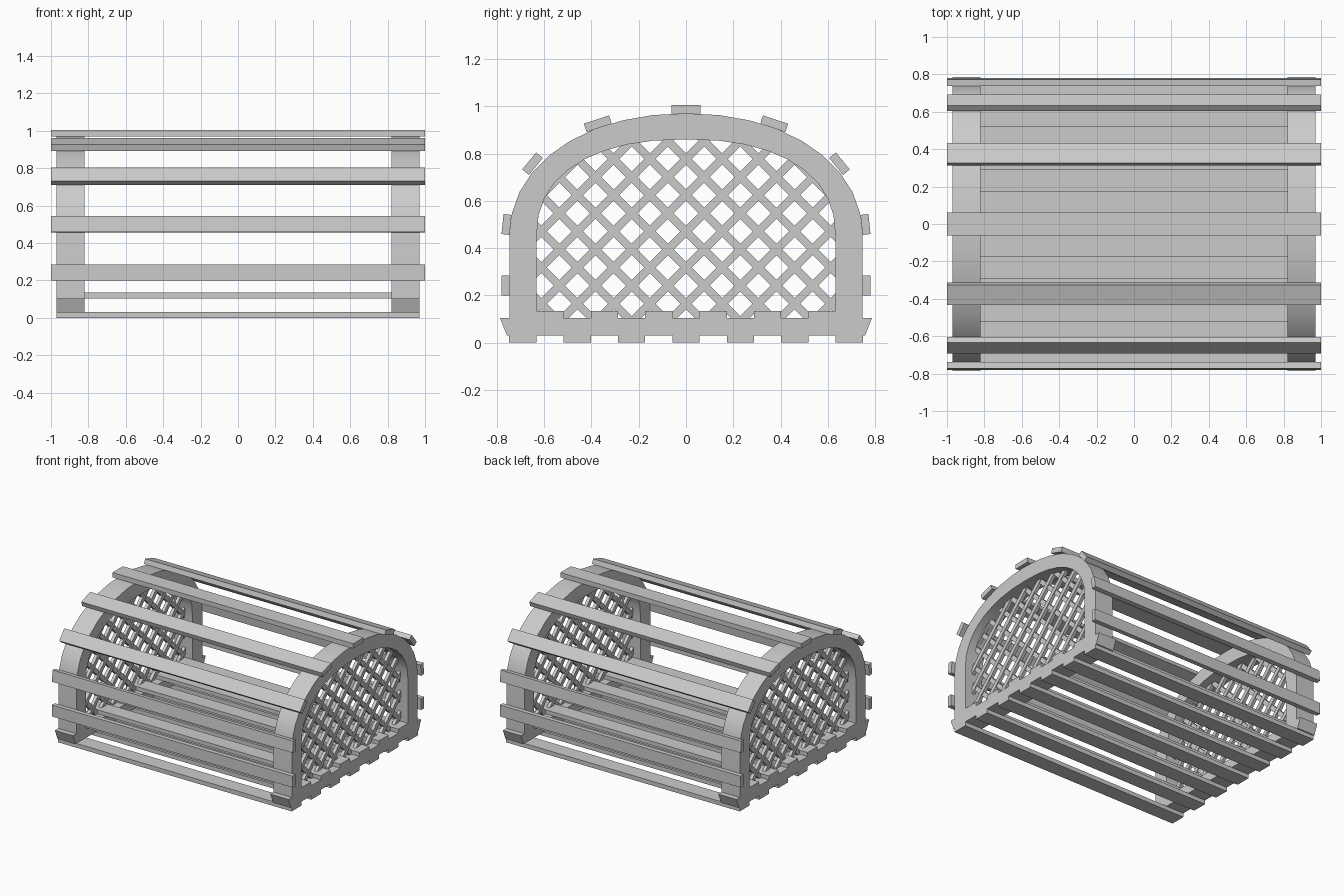
import bpy, bmesh, math
from mathutils import Vector

if "Cube" in bpy.data.objects:
    bpy.data.objects.remove(bpy.data.objects["Cube"])

SPRING = 0.45          # height where the arch starts to curve
END_X = (0.82, 0.97)   # thickness range of each end frame


def prism(name, faces, x0, x1):
    """Extrude flat faces, given as lists of (y, z), from x0 to x1."""
    bm = bmesh.new()
    for pts in faces:
        bm.faces.new([bm.verts.new((x0, y, z)) for y, z in pts])
    bmesh.ops.remove_doubles(bm, verts=bm.verts, dist=1e-5)
    res = bmesh.ops.extrude_face_region(bm, geom=bm.faces[:], use_keep_orig=True)
    moved = [g for g in res["geom"] if isinstance(g, bmesh.types.BMVert)]
    bmesh.ops.translate(bm, verts=moved, vec=(x1 - x0, 0, 0))
    bmesh.ops.recalc_face_normals(bm, faces=bm.faces)
    me = bpy.data.meshes.new(name)
    bm.to_mesh(me)
    bm.free()
    ob = bpy.data.objects.new(name, me)
    bpy.context.collection.objects.link(ob)
    return ob


def rect(cy, cz, w, t, deg=0):
    """Corners of a tilted rectangle in the yz plane."""
    a = math.radians(deg)
    u, v = Vector((math.cos(a), math.sin(a))), Vector((-math.sin(a), math.cos(a)))
    c = Vector((cy, cz))
    return [tuple(c + u * (i * w / 2) + v * (j * t / 2))
            for i, j in ((-1, -1), (1, -1), (1, 1), (-1, 1))]


def arch_line(half, rise, n, segs=18):
    """Straight legs joined by a slightly squared half ellipse."""
    pts = [(half, 0.105)]
    for i in range(segs + 1):
        a = math.pi * i / segs
        c, s = math.cos(a), max(math.sin(a), 0)
        pts.append((math.copysign(half * abs(c) ** (2 / n), c),
                    SPRING + rise * s ** (2 / n)))
    return pts + [(-half, 0.105)]


def inside(y, z):
    """Inside the arch opening, with a small overlap into the frame."""
    if abs(y) > 0.65 or z < 0.085:
        return False
    return z < SPRING or (abs(y) / 0.65) ** 2.3 + ((z - SPRING) / 0.43) ** 2.3 < 1


# Diagonal lattice strips clipped to the arch opening
strips = {1: [], -1: []}
for d in (1, -1):
    for k in range(-12, 13):
        y0 = k * 0.153
        run = [t for t in (i * 0.004 - 1.6 for i in range(800))
               if inside(y0 + t, 0.165 + d * t)]
        if len(run) > 8:
            t0, t1 = run[0], run[-1]
            tm = (t0 + t1) / 2
            strips[d].append(rect(y0 + tm, 0.165 + d * tm,
                                  (t1 - t0) * math.sqrt(2), 0.034, 45 * d))

# End frames: arch, sill and lattice on both sides
outer, inner = arch_line(0.747, 0.52, 2.1), arch_line(0.632, 0.41, 2.3)
band = [[outer[i], outer[i + 1], inner[i + 1], inner[i]] for i in range(len(outer) - 1)]
sill = [[(-0.757, 0.03), (0.757, 0.03), (0.787, 0.105), (-0.787, 0.105)]]
for side, s in (("left", -1), ("right", 1)):
    x0, x1 = sorted((s * END_X[0], s * END_X[1]))
    arch = prism(side + "_arch", band, x0, x1)
    bpy.ops.object.select_all(action='DESELECT')
    arch.select_set(True)
    bpy.context.view_layer.objects.active = arch
    bpy.ops.object.shade_smooth_by_angle(angle=math.radians(30))
    prism(side + "_sill", sill, x0, x1)
    for d, label in ((1, "rising"), (-1, "falling")):
        for i, r in enumerate(strips[d]):
            xc = s * 0.895 + d * 0.003
            prism(f"{side}_lattice_{label}_{i}", [r], xc - 0.012, xc + 0.012)

# Slats around the arch, mirrored front to back
prism("top_slat", [rect(0, 0.987, 0.124, 0.036)], -1, 1)
for name, cy, cz, w, t, deg in (("upper_slat", 0.373, 0.926, 0.112, 0.037, -18),
                                ("shoulder_slat", 0.649, 0.757, 0.093, 0.037, -50.6),
                                ("middle_slat", 0.759, 0.5, 0.085, 0.034, -84),
                                ("lower_slat", 0.763, 0.242, 0.086, 0.034, -90)):
    prism("back_" + name, [rect(cy, cz, w, t, deg)], -1, 1)
    prism("front_" + name, [rect(-cy, cz, w, t, -deg)], -1, 1)

# Floor boards: seven under the sills, six on top filling the gaps
for i in range(7):
    prism(f"bottom_board_{i}", [rect((i - 3) * 0.23, 0.016, 0.115, 0.032)], -0.97, 0.97)
for i in range(6):
    prism(f"floor_board_{i}", [rect((i - 2.5) * 0.23, 0.12, 0.115, 0.03)], -0.97, 0.97)
